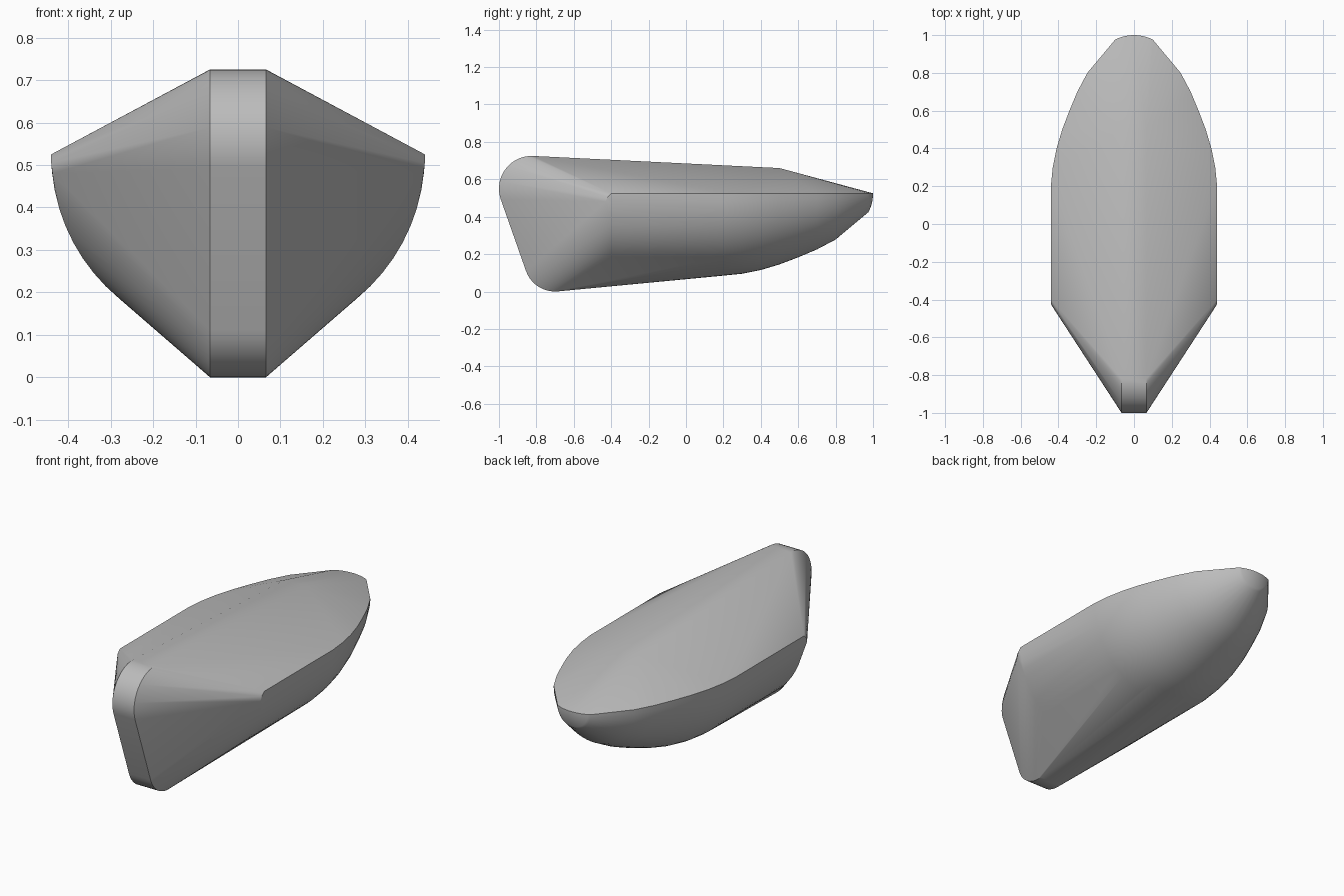
import bpy, bmesh, math
from math import sin, cos, pi, radians

if "Cube" in bpy.data.objects:
    bpy.data.objects.remove(bpy.data.objects["Cube"], do_unlink=True)

DECK_Z = 0.525      # height of the sheer edge
BEAM = 0.44         # half width of the body
RIB = 0.066         # half width of the centre band

grey = bpy.data.materials.new("plain grey")
grey.use_nodes = True
colour = (0.5, 0.5, 0.5, 1)
grey.diffuse_color = colour
grey.node_tree.nodes["Principled BSDF"].inputs["Base Color"].default_value = colour


def arc(cy, cz, r, start, end, steps):
    """Points on a circle arc in the side plane, angles in degrees."""
    angles = [radians(start + (end - start) * i / steps) for i in range(steps + 1)]
    return [(cy + r * cos(a), cz + r * sin(a)) for a in angles]


# Centre band: rounded front end, keel and top ridge
band = arc(-0.825, 0.55, 0.175, 88, 199, 14) + arc(-0.7, 0.165, 0.165, 199, 276, 10)
band.append((0.5, 0.66))
points = [(side * RIB, y, z) for side in (-1, 1) for y, z in band]

# Lower body: half-round sections following the plan outline, with a round nose
outline = [(-0.4, BEAM), (0.2, BEAM), (0.3, 0.43), (0.4, 0.41), (0.5, 0.38),
           (0.6, 0.342), (0.7, 0.3), (0.8, 0.247)]
outline += arc(0.78, 0, 0.22, 27, 0, 8)
SEGMENTS = 32
for y, r in outline:
    for i in range(SEGMENTS + 1):
        a = pi * i / SEGMENTS
        points.append((r * cos(a), y, DECK_Z - r * sin(a)))

# Small rounded shoulder where the wedge front meets the sides
for side in (-1, 1):
    points.append((side * BEAM, -0.42, 0.505))
    points.append((side * 0.437, -0.43, 0.48))

# Skin the whole body
bm = bmesh.new()
for p in points:
    bm.verts.new(p)
bmesh.ops.remove_doubles(bm, verts=bm.verts, dist=0.002)
bmesh.ops.convex_hull(bm, input=bm.verts)
bmesh.ops.delete(bm, geom=[v for v in bm.verts if not v.link_faces], context='VERTS')
bmesh.ops.dissolve_limit(bm, angle_limit=radians(0.3), verts=bm.verts, edges=bm.edges)
bmesh.ops.recalc_face_normals(bm, faces=bm.faces)

mesh = bpy.data.meshes.new("hull_body")
bm.to_mesh(mesh)
bm.free()
mesh.materials.append(grey)
hull = bpy.data.objects.new("hull_body", mesh)
bpy.context.collection.objects.link(hull)

bpy.ops.object.select_all(action='DESELECT')
hull.select_set(True)
bpy.context.view_layer.objects.active = hull
bpy.ops.object.shade_smooth_by_angle(angle=radians(25))
